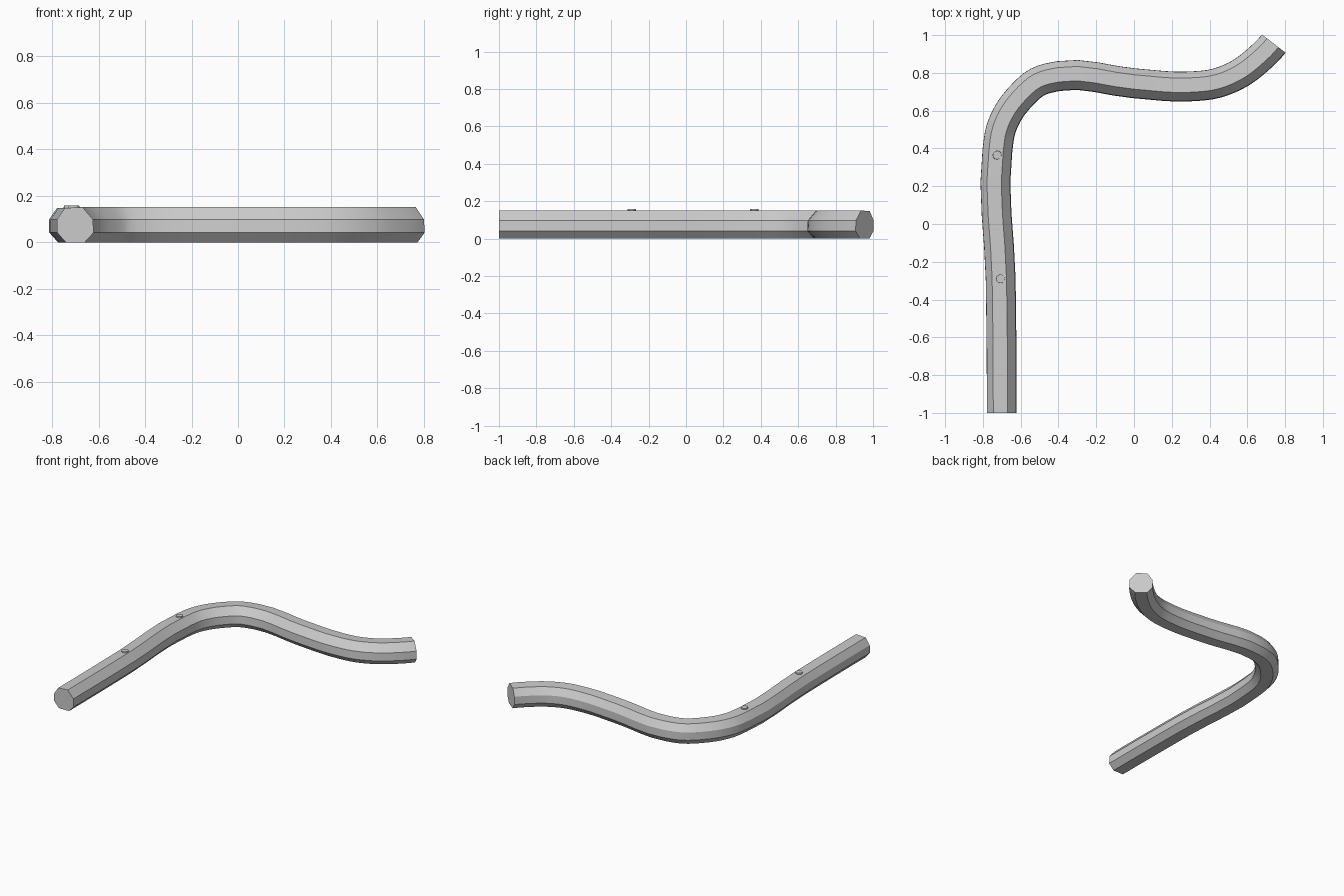
import bpy, bmesh
from mathutils import Vector
from mathutils.geometry import interpolate_bezier

if "Cube" in bpy.data.objects:
    bpy.data.objects.remove(bpy.data.objects["Cube"])

# Centre line seen from above, and the faceted section (offset to the right, height)
PATH = [(-.70, -1), (-.706, -.29), (-.723, .39), (-.705, .50), (-.665, .59), (-.60, .675),
        (-.51, .752), (-.40, .783), (0, .745), (.29, .728), (.44, .746), (.565, .80),
        (.66, .873), (.74, .955)]
SECTION = [(.031, .151), (.076, .098), (.079, .041), (.041, 0), (-.041, 0),
           (-.079, .043), (-.078, .099), (-.045, .147)]
START_DIR, END_DIR = Vector((0, 1, 0)), Vector((.61, .79, 0)).normalized()


def sample_path():
    pts = [Vector((x, y, 0)) for x, y in PATH]
    dirs = [START_DIR]
    for a, b, c in zip(pts, pts[1:], pts[2:]):
        u, v = b - a, c - b
        dirs.append((u.normalized() * v.length + v.normalized() * u.length).normalized())
    dirs.append(END_DIR)
    out = []
    for i in range(len(pts) - 1):
        h = (pts[i + 1] - pts[i]).length / 3
        seg = interpolate_bezier(pts[i], pts[i] + dirs[i] * h,
                                 pts[i + 1] - dirs[i + 1] * h, pts[i + 1], 5)
        out += seg[:-1]
    return out + [pts[-1]]


def finish(bm, name):
    bmesh.ops.recalc_face_normals(bm, faces=bm.faces[:])
    mesh = bpy.data.meshes.new(name)
    bm.to_mesh(mesh)
    bm.free()
    obj = bpy.data.objects.new(name, mesh)
    bpy.context.collection.objects.link(obj)
    bpy.ops.object.select_all(action='DESELECT')
    obj.select_set(True)
    bpy.context.view_layer.objects.active = obj
    bpy.ops.object.shade_smooth_by_angle(angle=.42)
    return obj


# Bent bar: section swept along the centre line, capped at both ends
line = sample_path()
bm = bmesh.new()
rings = []
for i, p in enumerate(line):
    if i == 0:
        t = START_DIR
    elif i == len(line) - 1:
        t = END_DIR
    else:
        t = (line[i + 1] - line[i - 1]).normalized()
    side = Vector((t.y, -t.x, 0))
    rings.append([bm.verts.new(p + side * o + Vector((0, 0, z))) for o, z in SECTION])
n = len(SECTION)
for a, b in zip(rings, rings[1:]):
    for k in range(n):
        bm.faces.new((a[k], a[(k + 1) % n], b[(k + 1) % n], b[k]))
bm.faces.new(rings[0])
bm.faces.new(rings[-1])
finish(bm, "bent_bar")

# Two low studs on top of the straight leg
for i, (x, y) in enumerate([(-.725, .365), (-.706, -.29)]):
    bm = bmesh.new()
    bmesh.ops.create_cone(bm, cap_ends=True, segments=12, radius1=.025, radius2=.023, depth=.03)
    bmesh.ops.translate(bm, verts=bm.verts[:], vec=(x, y, .143))
    finish(bm, f"stud_{i + 1}")
